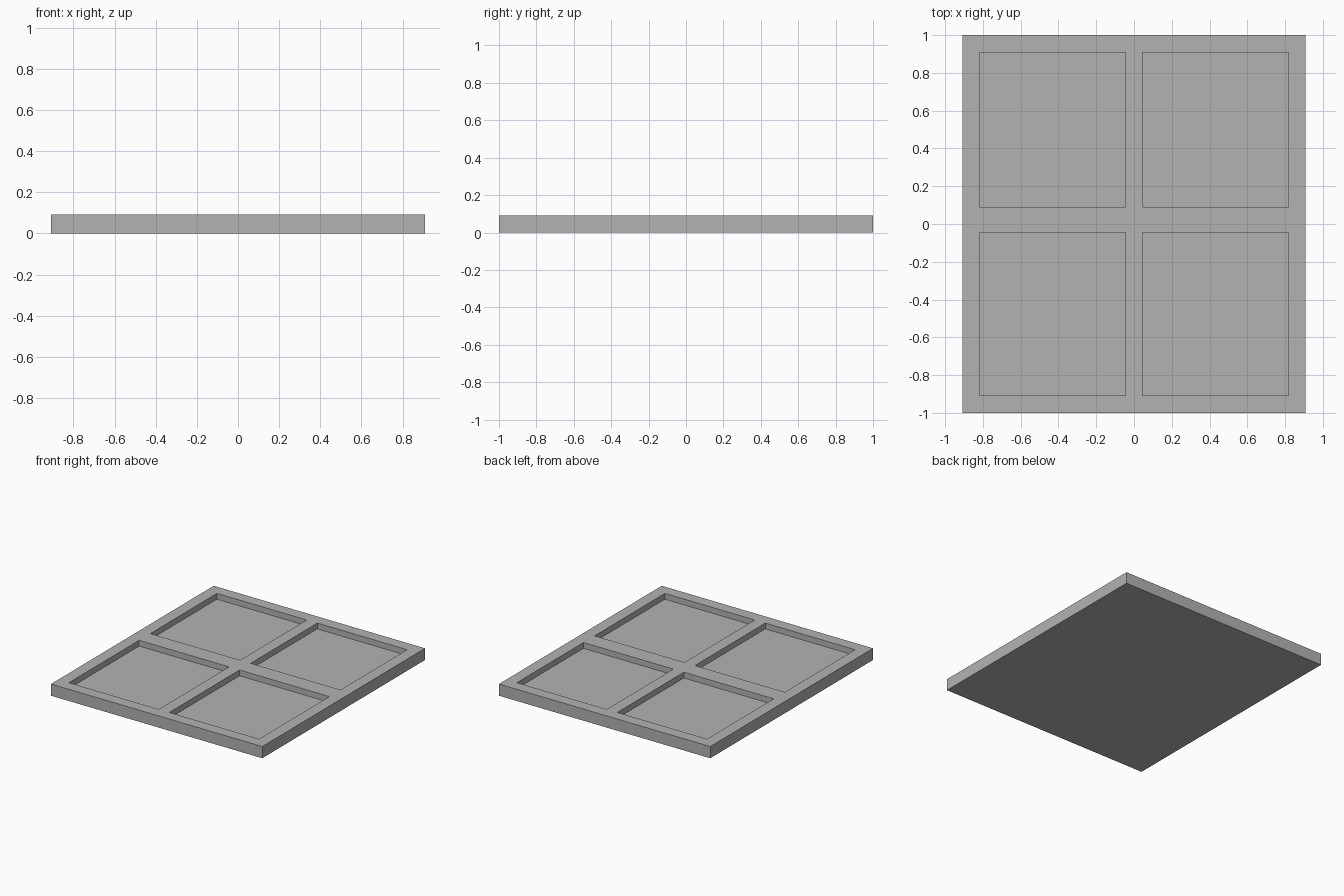
import bpy
import bmesh
from mathutils import Vector

default = bpy.data.objects.get("Cube")
if default:
    bpy.data.objects.remove(default, do_unlink=True)

# The design sits on a 20 x 22 unit grid, one unit thick
UNIT = 2 / 22
WIDTH, LENGTH, HEIGHT = 20 * UNIT, 2.0, UNIT
DEPTH = HEIGHT / 2
X_SPANS = [(-9 * UNIT, -UNIT / 2), (UNIT / 2, 9 * UNIT)]
Y_SPANS = [(-10 * UNIT, -UNIT / 2), (UNIT, 10 * UNIT)]

# Single grey material
grey = bpy.data.materials.new("plain grey")
grey.use_nodes = True
colour = (0.45, 0.45, 0.45, 1)
grey.diffuse_color = colour
grey.node_tree.nodes["Principled BSDF"].inputs["Base Color"].default_value = colour

# Solid slab
bm = bmesh.new()
bmesh.ops.create_cube(bm, size=1)
for v in bm.verts:
    v.co = Vector((v.co.x * WIDTH, v.co.y * LENGTH, (v.co.z + 0.5) * HEIGHT))

# Cut lines along the pocket borders
for axis, spans in (((1, 0, 0), X_SPANS), ((0, 1, 0), Y_SPANS)):
    for position in (p for span in spans for p in span):
        bmesh.ops.bisect_plane(bm, geom=bm.verts[:] + bm.edges[:] + bm.faces[:],
                               plane_co=Vector(axis) * position, plane_no=axis)


def within(value, spans):
    return any(low < value < high for low, high in spans)


# Four shallow rectangular pockets sunk into the top
bm.normal_update()
pockets = []
for face in bm.faces:
    centre = face.calc_center_median()
    if face.normal.z > 0.9 and within(centre.x, X_SPANS) and within(centre.y, Y_SPANS):
        pockets.append(face)
floors = bmesh.ops.extrude_discrete_faces(bm, faces=pockets)["faces"]
bmesh.ops.translate(bm, verts=list({v for f in floors for v in f.verts}),
                    vec=(0, 0, -DEPTH))
bmesh.ops.recalc_face_normals(bm, faces=bm.faces[:])

mesh = bpy.data.meshes.new("tray_panel")
bm.to_mesh(mesh)
bm.free()
mesh.materials.append(grey)
bpy.context.collection.objects.link(bpy.data.objects.new("tray_panel", mesh))
